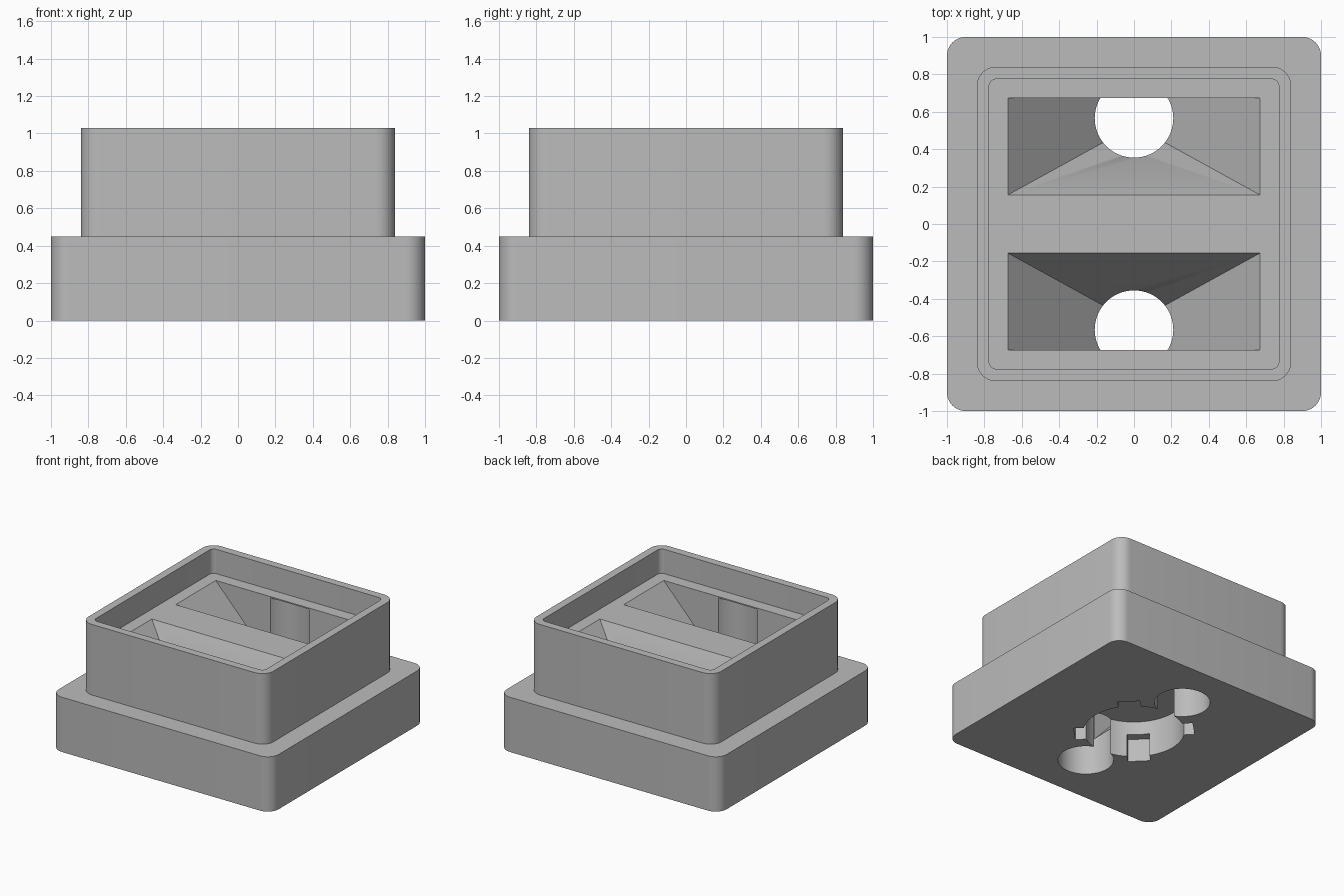
import bpy, bmesh
from math import cos, sin, pi, radians
from mathutils import Matrix, Vector

cube = bpy.data.objects.get("Cube")
if cube:
    bpy.data.objects.remove(cube, do_unlink=True)

grey = bpy.data.materials.new("plain_grey")
grey.use_nodes = True
colour = (0.5, 0.5, 0.5, 1)
grey.diffuse_color = colour
grey.node_tree.nodes["Principled BSDF"].inputs["Base Color"].default_value = colour


def rounded_square(half, radius, steps=10):
    """Outline of a square with rounded corners."""
    points = []
    for corner in range(4):
        mid = pi / 4 + corner * pi / 2
        for i in range(steps + 1):
            a = corner * pi / 2 + i * pi / 2 / steps
            cx = (half - radius) * (1 if cos(mid) > 0 else -1)
            cy = (half - radius) * (1 if sin(mid) > 0 else -1)
            points.append((cx + radius * cos(a), cy + radius * sin(a)))
    return points


def circle(radius, y=0, steps=72):
    return [(radius * cos(2 * pi * i / steps), y + radius * sin(2 * pi * i / steps))
            for i in range(steps)]


def rectangle(half_x, y0, y1):
    return [(-half_x, y0), (half_x, y0), (half_x, y1), (-half_x, y1)]


def loft(name, bottom, z0, top, z1, turn=0):
    """Solid between two outlines with the same number of points."""
    bm = bmesh.new()
    low = [bm.verts.new((x, y, z0)) for x, y in bottom]
    high = [bm.verts.new((x, y, z1)) for x, y in top]
    bm.faces.new(low[::-1])
    bm.faces.new(high)
    for i in range(len(low)):
        j = (i + 1) % len(low)
        bm.faces.new((low[i], low[j], high[j], high[i]))
    bm.transform(Matrix.Rotation(turn, 4, 'Z'))
    bmesh.ops.recalc_face_normals(bm, faces=bm.faces)
    mesh = bpy.data.meshes.new(name)
    bm.to_mesh(mesh)
    bm.free()
    mesh.materials.append(grey)
    obj = bpy.data.objects.new(name, mesh)
    bpy.context.collection.objects.link(obj)
    return obj


def prism(name, outline, z0, z1, turn=0):
    return loft(name, outline, z0, outline, z1, turn)


def combine(target, other, operation):
    """Apply a boolean and remove the helper."""
    other.hide_render = True
    mod = target.modifiers.new(operation.title(), 'BOOLEAN')
    mod.operation = operation
    mod.solver = 'EXACT'
    mod.object = other
    bpy.context.view_layer.objects.active = target
    bpy.ops.object.modifier_apply(modifier=mod.name)
    bpy.data.objects.remove(other, do_unlink=True)


# Stepped body: wide base and narrower raised block
BASE_TOP, TOP, FLOOR = 0.45, 1.03, 0.83
body = prism("stepped_body", rounded_square(1, 0.1), 0, BASE_TOP)
combine(body, prism("raised_block", rounded_square(0.84, 0.1), 0.2, TOP), 'UNION')

# Shallow tray in the top
combine(body, prism("tray_cutter", rounded_square(0.775, 0.04), FLOOR, TOP + 0.1), 'DIFFERENCE')

# Two hoppers, each funnelling into a round outlet near the outer wall
for turn in (0, pi):
    hopper = loft("hopper_cutter", rectangle(0.086, 0.479, 0.675), 0.2,
                  rectangle(0.684, 0.15, 0.675), FLOOR + 0.01, turn)
    combine(body, hopper, 'DIFFERENCE')
    outlet = prism("outlet_cutter", circle(0.21, 0.565), -0.1, FLOOR - 0.01, turn)
    combine(body, outlet, 'DIFFERENCE')

# Round socket underneath with four diagonal locking notches
combine(body, prism("socket_cutter", circle(0.38), -0.1, 0.3), 'DIFFERENCE')
for k in range(4):
    notch = prism("notch_cutter", rectangle(0.085, 0.2, 0.45), -0.1, 0.19, pi / 4 + k * pi / 2)
    combine(body, notch, 'DIFFERENCE')

# Smooth the round walls, keep the edges crisp
bpy.ops.object.select_all(action='DESELECT')
body.select_set(True)
bpy.context.view_layer.objects.active = body
bpy.ops.object.shade_smooth_by_angle(angle=radians(30))
